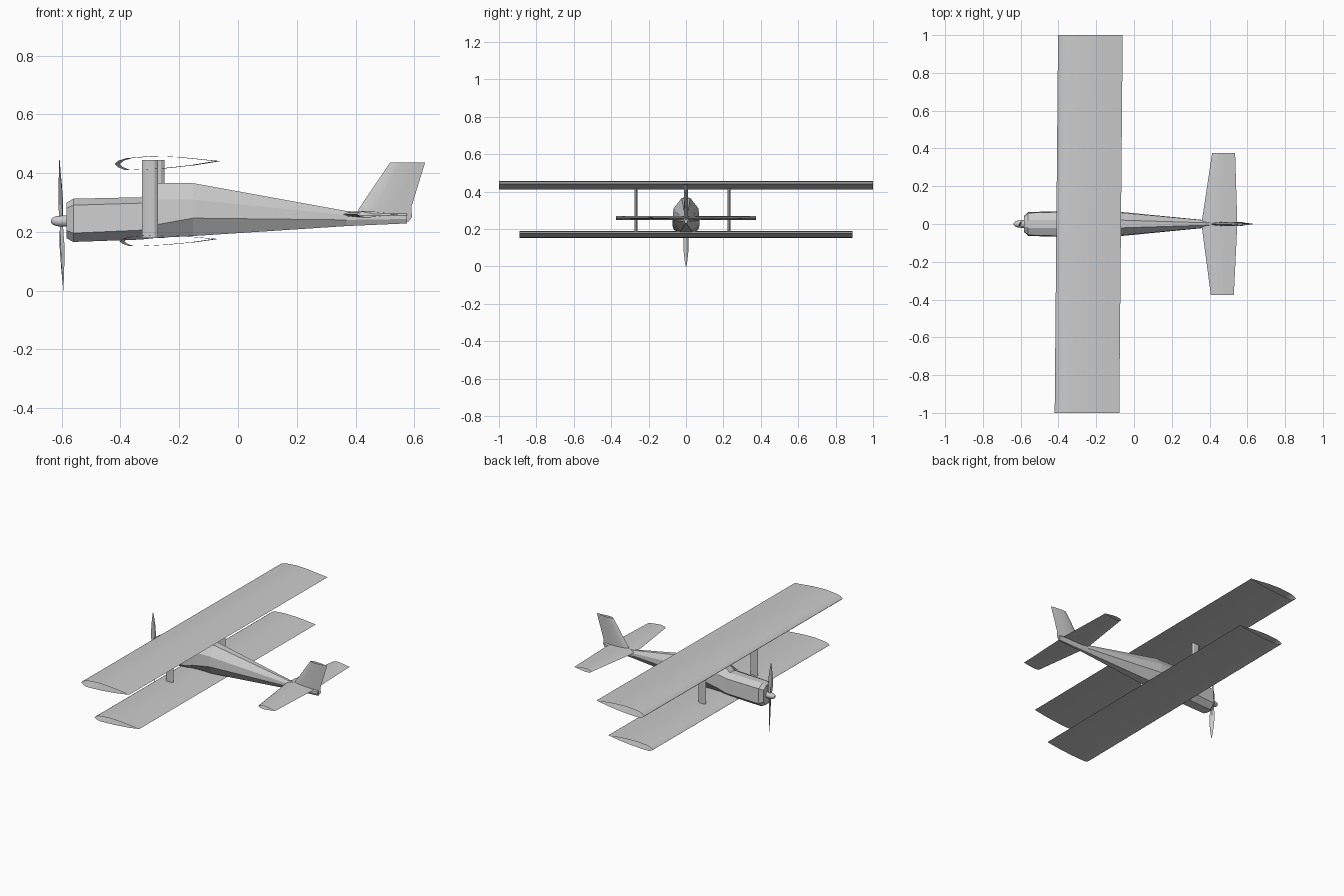
import bpy, bmesh, math
from mathutils import Vector

cube = bpy.data.objects.get("Cube")
if cube:
    bpy.data.objects.remove(cube)

grey = bpy.data.materials.new("light_grey")
grey.use_nodes = True
colour = (0.6, 0.6, 0.6, 1)
grey.diffuse_color = colour
grey.node_tree.nodes["Principled BSDF"].inputs["Base Color"].default_value = colour


def loft(name, rings, caps=True, smooth=0):
    """Skin a row of equal closed rings."""
    bm = bmesh.new()
    rows = [[bm.verts.new(p) for p in ring] for ring in rings]
    for a, b in zip(rows, rows[1:]):
        for i in range(len(a)):
            j = (i + 1) % len(a)
            bm.faces.new((a[i], a[j], b[j], b[i]))
    if caps:
        bm.faces.new(rows[0])
        bm.faces.new(rows[-1])
    bmesh.ops.recalc_face_normals(bm, faces=bm.faces)
    mesh = bpy.data.meshes.new(name)
    bm.to_mesh(mesh)
    bm.free()
    mesh.materials.append(grey)
    if smooth:
        mesh.shade_smooth()
        mesh.set_sharp_from_angle(angle=math.radians(smooth))
    obj = bpy.data.objects.new(name, mesh)
    bpy.context.collection.objects.link(obj)
    return obj


# Cambered wing profile: chord fraction, height
AIRFOIL = [(0, 0), (.04, .012), (.12, .02), (.35, .027), (.6, .024), (.8, .017),
           (1, .01), (.75, -.004), (.45, -.015), (.25, -.019), (.1, -.02), (.03, -.01)]
# Symmetric tail profile: chord fraction, half thickness
HALF = [(0, 0), (.08, .6), (.3, 1), (.65, .6), (1, 0)]
TAILFOIL = HALF + [(u, -t) for u, t in HALF[-2:0:-1]]


def surface(name, stations, foil, thick):
    """Open-ended flying surface; each station is y, front x, back x, z."""
    rings = [[Vector((a + u * (b - a) + .009 * y, y, z + t * thick)) for u, t in foil]
             for y, a, b, z in stations]
    return loft(name, rings, caps=False, smooth=30)


# Wings and tailplane
surface("upper_wing", [(s, -.411, -.069, .431) for s in (-1, 1)], AIRFOIL, 1)
surface("lower_wing", [(s, -.395, -.075, .168) for s in (-.89, .89)], AIRFOIL, .8)
surface("tailplane", [(-.375, .41, .532, .26), (0, .357, .547, .26),
                      (.375, .41, .532, .26)], TAILFOIL, .011)

# Tail fin with rudder: height, front x, back x
fin = [(.235, .385, .58), (.25, .395, .592), (.285, .415, .59), (.437, .518, .637)]
loft("tail_fin", [[Vector((a + u * (b - a), t * .01, z)) for u, t in TAILFOIL]
                  for z, a, b in fin], caps=False, smooth=30)


def hull_ring(x, w, top, upper, lower, bottom):
    side = [(.32 * w, top), (.93 * w, upper), (w, lower), (.45 * w, bottom)]
    return ([Vector((x, y, z)) for y, z in side] +
            [Vector((x, -y, z)) for y, z in reversed(side)])


# Fuselage: x, half width, then four heights
hull = [(-.583, .042, .3, .28, .205, .178),
        (-.56, .063, .313, .291, .196, .166),
        (-.33, .07, .318, .298, .206, .174),
        (-.275, .072, .366, .31, .225, .18),
        (-.153, .072, .366, .31, .247, .186),
        (.37, .021, .271, .257, .241, .22),
        (.575, .01, .262, .256, .244, .229)]
loft("fuselage", [hull_ring(*h) for h in hull])


# Wing struts
def strut(name, x, y):
    corners = [(-.027, 0), (-.015, .008), (.015, .008),
               (.027, 0), (.015, -.008), (-.015, -.008)]
    loft(name, [[Vector((x + a, y + b, z)) for a, b in corners] for z in (.18, .445)])


strut("right_strut", -.3, -.267)
strut("left_strut", -.277, .23)


# Propeller hub, tapering to a rounded nose
def circle(x, r):
    return [Vector((x, r * math.cos(k * math.tau / 10), .237 + r * math.sin(k * math.tau / 10)))
            for k in range(10)]


loft("propeller_hub", [circle(x, r) for x, r in
                       [(-.57, .02), (-.6, .02), (-.618, .018), (-.63, .013), (-.637, .006)]],
     smooth=40)

# Propeller blades: distance, half chord, half thickness
BLADE = [(0, .008, .007), (.07, .016, .005), (.14, .014, .004), (.19, .008, .002), (.222, .002, .001)]
for name, sign in (("upper_blade", 1), ("lower_blade", -1)):
    rings = []
    for d, c, t in BLADE:
        twist = sign * math.radians(40 - 120 * d)
        ring = []
        for u, v in ((c, 0), (0, t), (-c, 0), (0, -t)):
            ring.append(Vector((-.601 - sign * d * .03 + u * math.sin(twist) + v * math.cos(twist),
                                u * math.cos(twist) - v * math.sin(twist), .223 + sign * d)))
        rings.append(ring)
    loft(name, rings)
